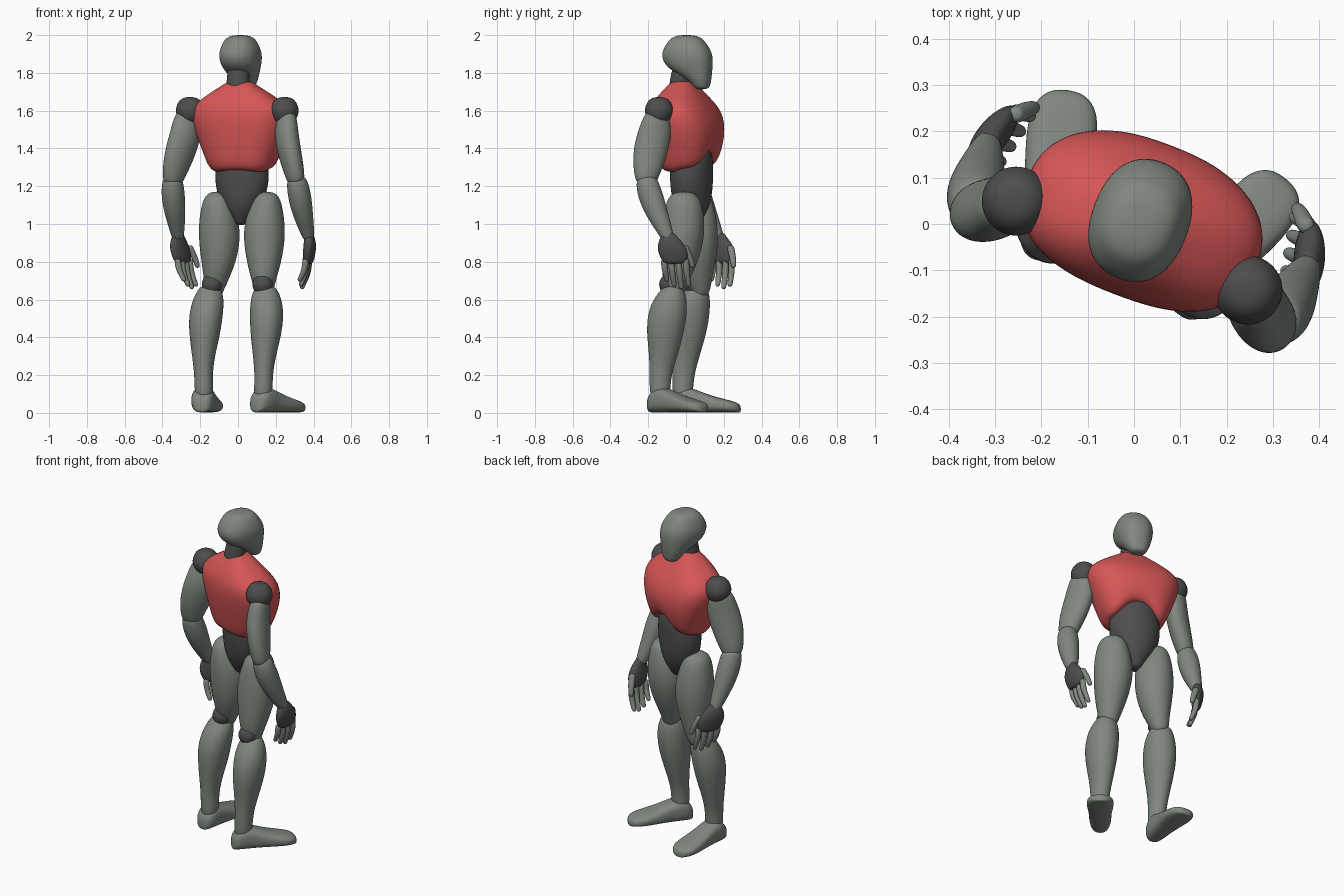
import bpy, bmesh, math
from mathutils import Vector, Matrix

def material(name, r, g, b):
    m = bpy.data.materials.new(name)
    m.diffuse_color = (r, g, b, 1)
    return m

GREY = material("sage grey", 0.215, 0.245, 0.215)
DARK = material("dark grey", 0.075, 0.075, 0.075)
RED = material("red", 0.68, 0.093, 0.093)
TURN = Matrix.Rotation(math.radians(-21), 3, 'Z')    # body faces +y, turned to +x
WORLD = Matrix.Identity(3)

def skin(name, rings, mat):
    """Closed smooth surface through a list of point rings."""
    bm = bmesh.new()
    loops = [[bm.verts.new(p) for p in r] for r in rings]
    n = len(loops[0])
    for a, b in zip(loops, loops[1:]):
        for i in range(n):
            bm.faces.new((a[i], a[(i + 1) % n], b[(i + 1) % n], b[i]))
    bm.faces.new(loops[0][::-1])
    bm.faces.new(loops[-1])
    bmesh.ops.recalc_face_normals(bm, faces=bm.faces)
    for f in bm.faces:
        f.smooth = True
    me = bpy.data.meshes.new(name)
    bm.to_mesh(me)
    bm.free()
    me.materials.append(mat)
    ob = bpy.data.objects.new(name, me)
    bpy.context.collection.objects.link(ob)
    mod = ob.modifiers.new("smooth", 'SUBSURF')
    mod.levels = mod.render_levels = 2

def oval(c, a, b, n=20, power=2.0):
    """Superellipse ring around c with half axes a and b."""
    pts = []
    for i in range(n):
        t = 2 * math.pi * (i + 0.5) / n
        ct, st = math.cos(t), math.sin(t)
        e = 2 / power
        pts.append(Vector(c) + 1.015 * (a * math.copysign(abs(ct) ** e, ct)
                                        + b * math.copysign(abs(st) ** e, st)))
    return pts

def dome(sec, direction, k):
    """Two shrinking sections that round off the end of a column."""
    x, y, z, a, b = sec
    out = []
    for deg in (40, 70):
        c, s = math.cos(math.radians(deg)), math.sin(math.radians(deg))
        out.append((x, y, z + direction * k * s * min(a, b), a * c, b * c))
    return out

def column(name, secs, mat, frame=TURN, yaw=0, n=20, power=2.0, k=0.85):
    """Level ovals (x, y, z, rx, ry), top to bottom, with rounded ends."""
    secs = dome(secs[0], 1, k)[::-1] + secs + dome(secs[-1], -1, k)
    r = Matrix.Rotation(yaw, 3, 'Z')
    skin(name, [[frame @ p for p in oval((x, y, z), r @ Vector((a, 0, 0)),
                                         r @ Vector((0, b, 0)), n, power)]
                for x, y, z, a, b in secs], mat)

def ball(name, x, y, z, r, mat, frame=TURN):
    h = r * 0.34
    column(name, [(x, y, z + h, r * .94, r * .94), (x, y, z, r, r),
                  (x, y, z - h, r * .94, r * .94)], mat, frame, k=.7)

# head: height, back, front, half width
head = [(1.965, -.092, .105, .086), (1.91, -.127, .144, .107), (1.86, -.118, .147, .104),
        (1.82, -.085, .146, .092), (1.77, .015, .141, .07), (1.73, .052, .135, .05)]
column("head", [(.01, (b + f) / 2, z, w, (f - b) / 2) for z, b, f, w in head], GREY,
       power=2.3, k=.44)
column("neck", [(.01, -.01, 1.85, .055, .05), (.01, -.025, 1.78, .06, .056),
                (.01, -.03, 1.70, .062, .06)], DARK, k=.2)

# chest: height, half width, back, front; lower rings arch upward at the front
chest = [(1.268, .095, -.06, .08), (1.272, .145, -.10, .13), (1.31, .178, -.122, .16),
         (1.38, .205, -.134, .178), (1.48, .245, -.15, .19),
         (1.57, .27, -.158, .175), (1.63, .252, -.15, .14), (1.69, .165, -.118, .092),
         (1.735, .09, -.085, .058), (1.76, .055, -.055, .03)]
rings = []
for z, w, b, f in chest:
    ring = oval((.015, (b + f) / 2, z), Vector((w, 0, 0)), Vector((0, (f - b) / 2, 0)), 28, 2.5)
    fade = max(0, (1.52 - z) / 0.25)
    for p in ring:
        lift = .11 if p.y > .02 else .015
        p.z += fade * lift * math.exp(-(abs(p.x - .015) / .105) ** 2.6)
    rings.append([TURN @ p for p in ring])
skin("chest", rings, RED)

# abdomen and pelvis
column("abdomen", [(.01, .035, 1.37, .135, .11), (.01, .035, 1.26, .15, .11),
                   (.008, .035, 1.17, .138, .105), (.005, .035, 1.09, .1, .095),
                   (.005, .035, 1.02, .045, .055)], DARK, k=.6)

# arms, mirrored about the body's middle
for s, side in ((-1, "left"), (1, "right")):
    def limb(name, secs, mat, **kw):
        column(side + "_" + name, [(.013 + s * u, v, z, a, b) for u, v, z, a, b in secs],
               mat, **kw)
    ball(side + "_shoulder", .013 + s * .268, -.045, 1.60, .076, DARK)
    limb("upper_arm", [(.285, -.054, 1.56, .052, .072), (.285, -.062, 1.50, .06, .088),
                       (.296, -.072, 1.43, .063, .095), (.319, -.082, 1.34, .06, .088),
                       (.345, -.086, 1.245, .051, .064)], GREY, yaw=.6 * s)
    limb("forearm", [(.353, -.08, 1.23, .054, .058), (.358, -.062, 1.16, .062, .07),
                     (.361, -.03, 1.07, .056, .065), (.366, .01, .99, .043, .051),
                     (.37, .04, .93, .031, .037)], GREY, k=.5)
    limb("palm", [(.371, .05, .935, .026, .042), (.372, .06, .90, .032, .066),
                  (.366, .069, .86, .034, .08), (.358, .077, .81, .028, .07)],
         DARK, yaw=.27 * s)
    # four fingers, little to index, and a thumb
    for i, tip in enumerate((.695, .668, .655, .668)):
        u, v = .362 - .008 * i, .02 + .038 * i
        limb(f"finger_{i + 1}", [(u, v, .80, .019, .019),
                                 (u - .006, v + .002, (.81 + tip) / 2, .018, .018),
                                 (u - .033, v + .003, tip + .013, .015, .015)], GREY, n=8)
    limb("thumb", [(.335, .13, .87, .022, .022), (.315, .15, .82, .019, .019),
                   (.304, .158, .78, .015, .015)], GREY, n=8)

# legs: height, half sizes, then the centre of the left and of the right leg
thigh = [(1.11, .082, .096, -.109, .05, .15, -.012), (1.0, .109, .112, -.10, .055, .14, -.012),
         (.90, .108, .11, -.098, .06, .139, -.018), (.80, .091, .096, -.102, .06, .138, -.033),
         (.71, .067, .072, -.114, .066, .136, -.052), (.65, .05, .052, -.125, .076, .138, -.056)]
calf = [(.645, .066, .065, -.15, .055, .146, -.073), (.59, .085, .093, -.159, .036, .15, -.088),
        (.50, .09, .105, -.172, .018, .152, -.102), (.40, .079, .094, -.177, .008, .147, -.112),
        (.30, .06, .074, -.183, -.003, .14, -.12), (.20, .047, .057, -.183, -.014, .136, -.136),
        (.10, .05, .054, -.18, -.018, .133, -.138)]
# foot: distance from the heel, half width, height
foot = [(0, .025, .06), (.018, .052, .10), (.065, .063, .135), (.115, .062, .128),
        (.19, .067, .097), (.27, .077, .074), (.33, .072, .06), (.362, .05, .048),
        (.375, .022, .03)]
for j, side, knee, heel, aim in ((0, "left", (-.137, .042), (-.195, -.082), 8),
                                 (1, "right", (.131, -.087), (.088, -.19), 40)):
    for name, table in (("thigh", thigh), ("calf", calf)):
        column(f"{side}_{name}", [(*c[2 * j:2 * j + 2], z, a, b) for z, a, b, *c in table],
               GREY, WORLD, k=.8 if name == "thigh" else .5)
    ball(side + "_knee", *knee, .68, .056, DARK, WORLD)
    t = math.radians(aim)
    d = Vector((math.sin(t), math.cos(t), 0))
    across = Vector((d.y, -d.x, 0))
    skin(side + "_foot", [oval(Vector((*heel, h / 2 + .003)) + d * q, across * w,
                               Vector((0, 0, h / 2)), 20, 2.7) for q, w, h in foot], GREY)
